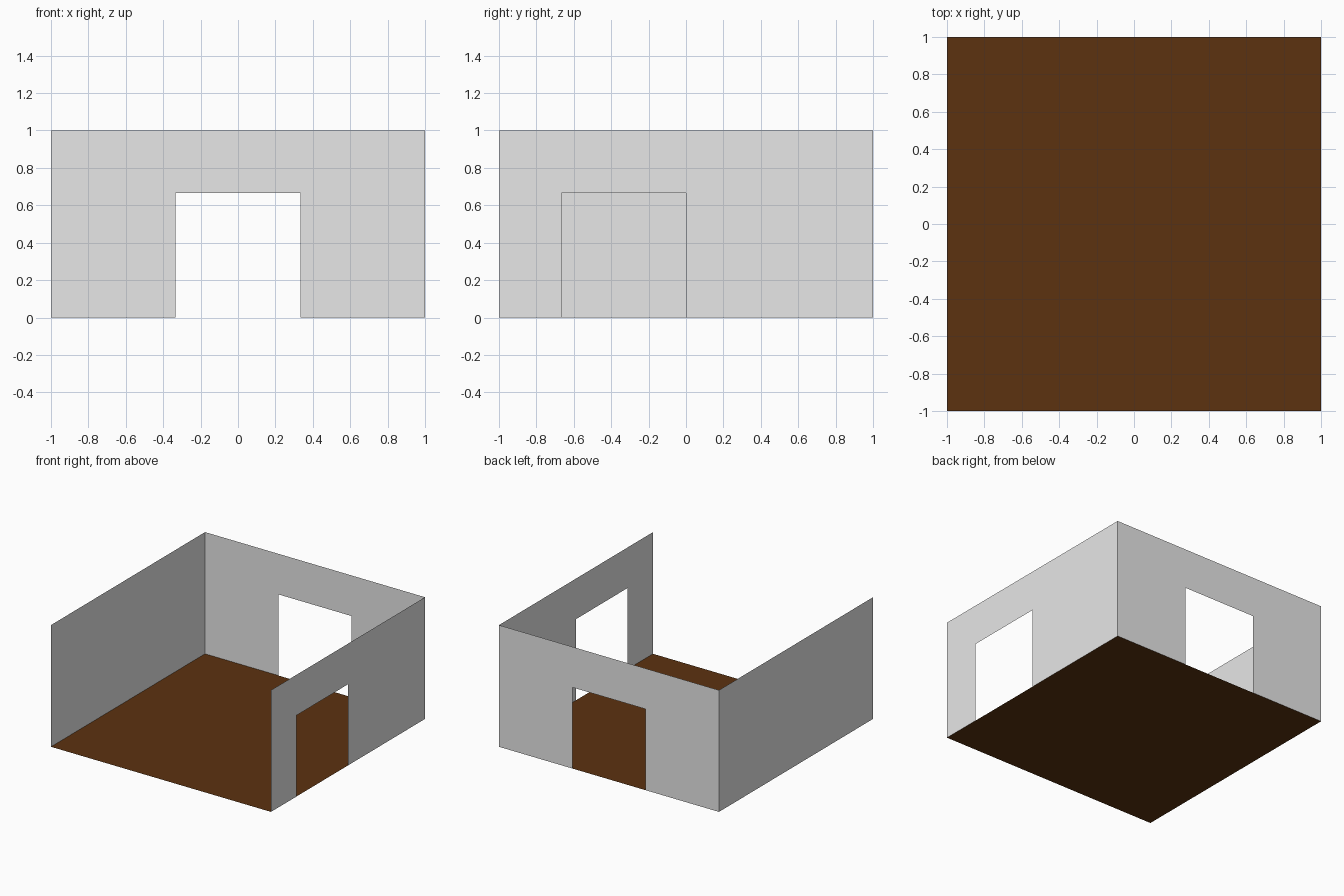
import bpy

if "Cube" in bpy.data.objects:
    bpy.data.objects.remove(bpy.data.objects["Cube"])

H = 1.0          # wall height
DOOR_H = 2 / 3   # doorway height


def material(name, color):
    m = bpy.data.materials.new(name)
    m.diffuse_color = (*color, 1.0)
    m.use_nodes = True
    m.node_tree.nodes["Principled BSDF"].inputs["Base Color"].default_value = m.diffuse_color
    return m


def sheet(name, points, mat):
    """One flat face through the given outline."""
    mesh = bpy.data.meshes.new(name)
    mesh.from_pydata(points, [], [range(len(points))])
    mesh.materials.append(mat)
    obj = bpy.data.objects.new(name, mesh)
    bpy.context.collection.objects.link(obj)
    return obj


def wall_profile(door=None):
    """Wall outline (along, up), with an optional doorway cut from the bottom edge."""
    pts = [(-1, 0)]
    if door:
        a, b = door
        pts += [(a, 0), (a, DOOR_H), (b, DOOR_H), (b, 0)]
    return pts + [(1, 0), (1, H), (-1, H)]


grey = material("wall grey", (0.8, 0.8, 0.8))
brown = material("floor brown", (0.107, 0.032, 0.0052))

# Floor
sheet("floor", [(-1, -1, 0), (1, -1, 0), (1, 1, 0), (-1, 1, 0)], brown)

# Back wall with a central doorway
sheet("back_wall", [(u, 1, z) for u, z in wall_profile((-1 / 3, 1 / 3))], grey)

# Right wall with a doorway towards the front
sheet("right_wall", [(1, u, z) for u, z in wall_profile((-2 / 3, 0))], grey)

# Solid left wall; the front stays open
sheet("left_wall", [(-1, u, z) for u, z in wall_profile()], grey)
